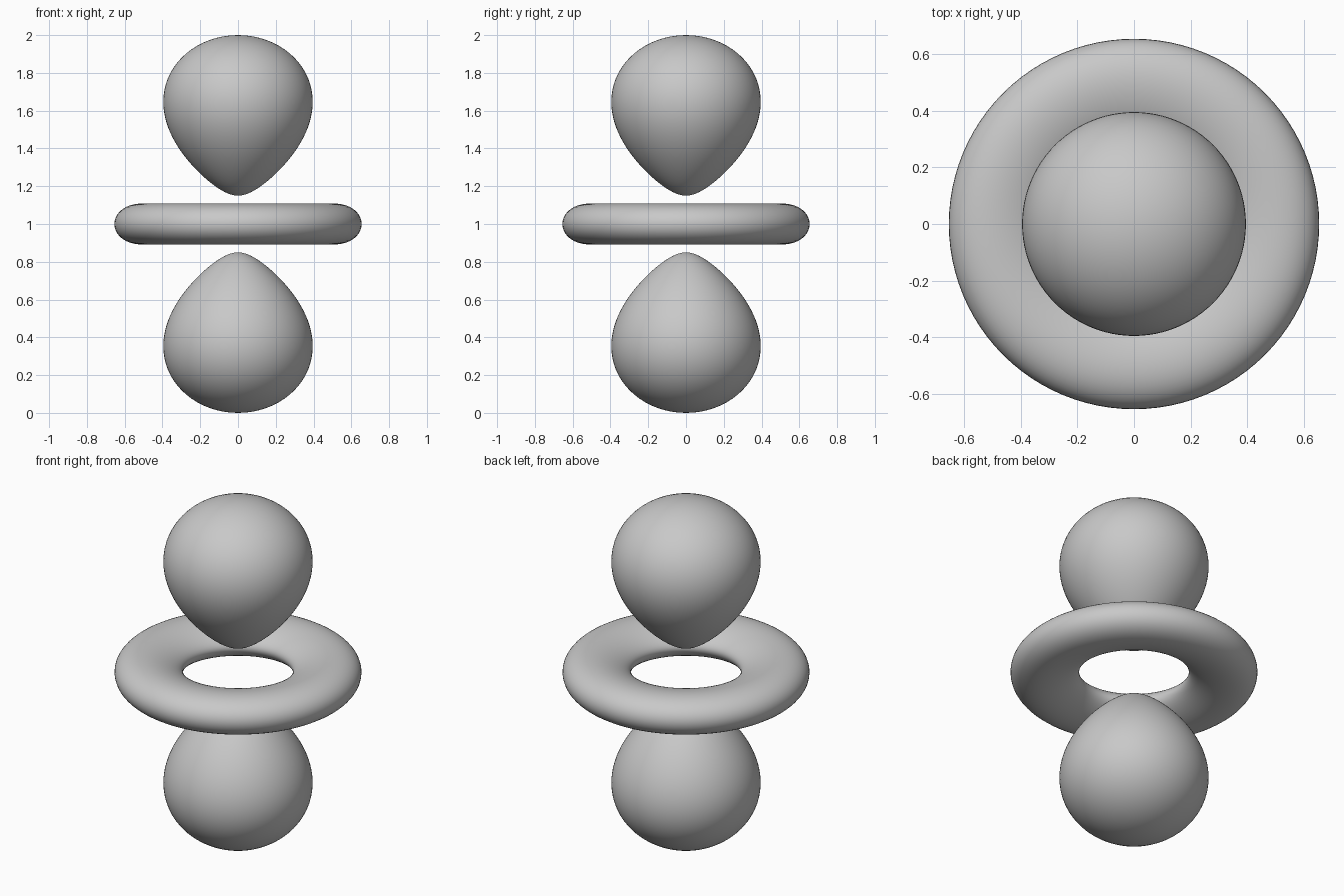
import bpy
import bmesh
from math import cos, exp, pi, sqrt
from mathutils import Matrix

if "Cube" in bpy.data.objects:
    bpy.data.objects.remove(bpy.data.objects["Cube"], do_unlink=True)

# Wave surface: |3 cos^2(angle) - 1| * r^2 * exp(-DECAY * r) = LEVEL
DECAY = 4.46
LEVEL = 2 * exp(-DECAY)
CENTRE = 1.0
SEGMENTS = 96

grey = bpy.data.materials.new("plain grey")
grey.use_nodes = True
colour = (0.58, 0.58, 0.58, 1)
grey.diffuse_color = colour
grey.node_tree.nodes["Principled BSDF"].inputs["Base Color"].default_value = colour


def strength(r):
    return r * r * exp(-DECAY * r)


def solve(low, high, target):
    """Radius between low and high where the strength meets the target."""
    rising = strength(high) > strength(low)
    for _ in range(60):
        mid = (low + high) / 2
        if (strength(mid) < target) == rising:
            low = mid
        else:
            high = mid
    return (low + high) / 2


def half_profile(peak, sign, steps):
    """Points (distance from axis, height) from the nearest to the farthest radius."""
    turn = 2 / DECAY
    near = solve(0.001, turn, LEVEL / peak)
    far = solve(turn, 1.5, LEVEL / peak)
    points = []
    for i in range(steps + 1):
        r = near + (far - near) * (1 - cos(pi * i / steps)) / 2
        c2 = (1 + sign * LEVEL / strength(r)) / 3
        c2 = min(max(c2, 0), 1)
        if i in (0, steps):
            c2 = 1 if sign > 0 else 0
        points.append((r * sqrt(1 - c2), r * sqrt(c2)))
    return points


def revolve(name, points, closed, flip=False):
    bm = bmesh.new()
    verts = [bm.verts.new((x, 0, z)) for x, z in points]
    edges = [bm.edges.new(pair) for pair in zip(verts, verts[1:])]
    if closed:
        edges.append(bm.edges.new((verts[-1], verts[0])))
    bmesh.ops.spin(bm, geom=verts + edges, cent=(0, 0, 0), axis=(0, 0, 1),
                   angle=2 * pi, steps=SEGMENTS)
    bmesh.ops.remove_doubles(bm, verts=bm.verts, dist=0.00005)
    if flip:
        bmesh.ops.transform(bm, matrix=Matrix.Scale(-1, 4, (0, 0, 1)), verts=bm.verts)
    bmesh.ops.recalc_face_normals(bm, faces=bm.faces)
    for face in bm.faces:
        face.smooth = True
    mesh = bpy.data.meshes.new(name)
    bm.to_mesh(mesh)
    bm.free()
    mesh.materials.append(grey)
    obj = bpy.data.objects.new(name, mesh)
    obj.location.z = CENTRE
    bpy.context.collection.objects.link(obj)


# Upper and lower teardrop lobes
lobe = half_profile(2, 1, 48)
revolve("upper_lobe", lobe, False)
revolve("lower_lobe", lobe, False, flip=True)

# Flattened ring around the middle
upper = half_profile(1, -1, 24)
lower = [(x, -z) for x, z in reversed(upper[1:-1])]
revolve("middle_ring", upper + lower, True)
